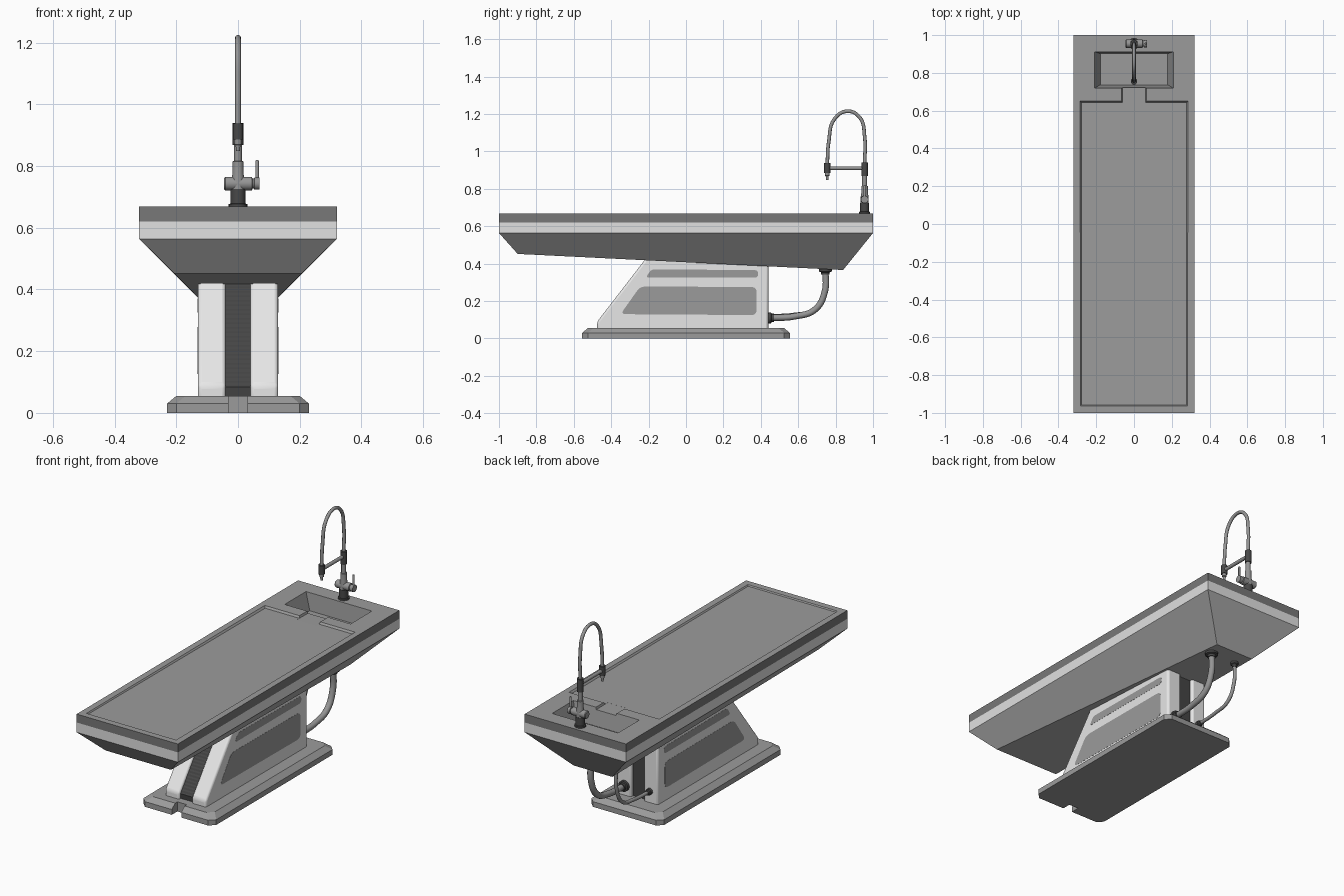
import bpy, bmesh, math
from mathutils import Vector

if "Cube" in bpy.data.objects:
    bpy.data.objects.remove(bpy.data.objects["Cube"])


def material(name, v):
    m = bpy.data.materials.new(name)
    m.diffuse_color = (v, v, v, 1)
    m.use_nodes = True
    m.node_tree.nodes["Principled BSDF"].inputs["Base Color"].default_value = m.diffuse_color
    return m


STEEL = material("table grey", 0.33)
RIM = material("rim grey", 0.19)
BAND = material("light trim", 0.75)
UNDER = material("underside grey", 0.47)
WHITE = material("pedestal white", 0.82)
PANEL = material("panel grey", 0.33)
DARK = material("dark rubber", 0.06)
METAL = material("tap metal", 0.30)
BLACK = material("tap dark", 0.065)


def activate(ob):
    bpy.ops.object.select_all(action='DESELECT')
    ob.select_set(True)
    bpy.context.view_layer.objects.active = ob


def smooth(ob):
    activate(ob)
    bpy.ops.object.shade_smooth_by_angle(angle=math.radians(35))


def loft(name, rings, mats):
    """Closed solid through rings with equal point counts."""
    bm = bmesh.new()
    loops = [[bm.verts.new(p) for p in r] for r in rings]
    n = len(loops[0])
    for a, b in zip(loops, loops[1:]):
        for i in range(n):
            j = (i + 1) % n
            bm.faces.new((a[i], a[j], b[j], b[i]))
    bm.faces.new(loops[0][::-1])
    bm.faces.new(loops[-1])
    bmesh.ops.recalc_face_normals(bm, faces=bm.faces)
    me = bpy.data.meshes.new(name)
    bm.to_mesh(me)
    bm.free()
    for m in mats:
        me.materials.append(m)
    ob = bpy.data.objects.new(name, me)
    bpy.context.collection.objects.link(ob)
    return ob


def rect(hx, y0, y1, z0, z1=None):
    z1 = z0 if z1 is None else z1
    return [(-hx, y0, z0), (hx, y0, z0), (hx, y1, z1), (-hx, y1, z1)]


def prism(name, outline, x0, x1, mat):
    """Side outline (y, z) extruded along x."""
    return loft(name, [[(x, y, z) for y, z in outline] for x in (x0, x1)], [mat])


def turned(name, start, axis, profile, mat, n=24):
    """Round part: profile of (distance along axis, radius)."""
    axis, start = Vector(axis).normalized(), Vector(start)
    u = axis.orthogonal().normalized()
    w = axis.cross(u)
    rings = [[start + axis * d + r * (u * math.cos(t) + w * math.sin(t))
              for t in (2 * math.pi * i / n for i in range(n))] for d, r in profile]
    ob = loft(name, rings, [mat])
    smooth(ob)
    return ob


def tube(name, pts, r, mat):
    cu = bpy.data.curves.new(name, 'CURVE')
    cu.dimensions = '3D'
    cu.bevel_depth, cu.bevel_resolution, cu.resolution_u = r, 4, 10
    cu.use_fill_caps = True
    s = cu.splines.new('BEZIER')
    s.bezier_points.add(len(pts) - 1)
    for b, p in zip(s.bezier_points, pts):
        b.co = p
        b.handle_left_type = b.handle_right_type = 'AUTO'
    cu.materials.append(mat)
    ob = bpy.data.objects.new(name, cu)
    bpy.context.collection.objects.link(ob)
    activate(ob)
    bpy.ops.object.convert(target='MESH')
    smooth(bpy.context.object)


def rounded(outline, r, n=5):
    pts = [Vector(p) for p in outline]
    out = []
    for i, p in enumerate(pts):
        a = p + (pts[i - 1] - p).normalized() * r
        b = p + (pts[(i + 1) % len(pts)] - p).normalized() * r
        for k in range(n + 1):
            t = k / n
            out.append(tuple(a * (1 - t) ** 2 + p * 2 * t * (1 - t) + b * t * t))
    return out


# Table body: two edge bands over a hull tapering down to a sloped bottom
table_mats = [STEEL, RIM, BAND, UNDER]
bottom = [(-.207, -.9, .452), (.207, -.9, .452), (.122, .84, .366), (-.122, .84, .366)]
table = loft("table_top", [bottom, rect(.32, -1, 1, .564), rect(.32, -1, 1, .62),
                           rect(.32, -1, 1, .668)], table_mats)
for f in table.data.polygons:
    z = f.center.z
    f.material_index = 3 if z < .56 else 2 if z < .62 else 1 if z < .66 else 0

# Tray, drain channel and sink cut into the top
cutters = [
    loft("tray_cut", [rect(.278, -.958, .642, .662, .657), rect(.29, -.97, .655, .675)], table_mats),
    loft("channel_cut", [rect(.062, .62, .78, .6568, .655), rect(.07, .62, .78, .68)], table_mats),
    loft("sink_cut", [rect(.178, .737, .902, .57), rect(.212, .717, .913, .68)], table_mats),
]
for c in cutters:
    activate(table)
    m = table.modifiers.new("cut", 'BOOLEAN')
    m.operation, m.solver, m.object = 'DIFFERENCE', 'EXACT', c
    bpy.ops.object.modifier_apply(modifier=m.name)
    bpy.data.objects.remove(c)


# Floor plate with chamfered corners and a front notch
def plate(d, z):
    hx, hy, c = .23 - d, .555 - d, .03
    return [(x, y, z) for x, y in (
        (-.03, -hy), (-.03, -.505), (.03, -.505), (.03, -hy), (hx - c, -hy), (hx, -hy + c),
        (hx, hy - c), (hx - c, hy), (c - hx, hy), (-hx, hy - c), (-hx, c - hy), (c - hx, -hy))]


loft("base_plate", [plate(0, 0), plate(0, .03), plate(.03, .055)], [STEEL])

# Pedestal: two white shells with grey side panels
shell = [(-.475, .03), (-.475, .09), (-.205, .44), (.44, .41), (.44, .03)]
upper = rounded([(-.185, .37), (.385, .365), (.385, .325), (-.215, .325)], .018)
lower = rounded([(-.245, .278), (.378, .275), (.378, .125), (-.35, .13)], .03)
for side, s in (("right", 1), ("left", -1)):
    ob = prism("pedestal_" + side, shell, .04 * s, .13 * s, WHITE)
    b = ob.modifiers.new("round", 'BEVEL')
    b.width, b.segments = .012, 3
    smooth(ob)
    prism("upper_panel_" + side, upper, .125 * s, .1308 * s, PANEL)
    prism("lower_panel_" + side, lower, .125 * s, .1308 * s, PANEL)

# Shallow pleated bellows between the shells
a, b = Vector((-.472, .09)), Vector((-.205, .44))
inward = Vector(((b - a).y, -(b - a).x)).normalized()
pleats = 48
zigzag = [tuple(a.lerp(b, i / pleats) + inward * (.013 if i % 2 else .011)) for i in range(pleats + 1)]
prism("bellows", [(-.458, .03)] + zigzag + [(.42, .41), (.42, .03)], -.045, .045, DARK)

# Drain pipe and water hose under the sink
for name, x, r, z in (("drain_pipe", .08, .017, .11), ("water_hose", -.08, .010, .12)):
    k = .6 + .4 * (r > .015)
    tube(name, [(x, .745, .375), (x, .742, .25), (x, .69, .155), (x, .58, z + .008), (x, .44, z)], r, METAL)
    turned(name + "_flange", (x, .745, .38), (0, 0, -1),
           [(0, .035 * k), (.022, .035 * k), (.026, .024 * k), (.038, .022 * k)], BLACK)
    turned(name + "_fitting", (x, .43, z), (0, 1, 0),
           [(0, .03 * k), (.025, .03 * k), (.027, .022 * k), (.04, .022 * k)], BLACK)

# Tap body
Y, S = .955, .755
turned("tap_foot", (0, Y, .665), (0, 0, 1), [(0, .03), (.012, .03), (.013, .024), (.06, .024)], BLACK)
turned("tap_column", (0, Y, .715), (0, 0, 1),
       [(0, .022), (.035, .022), (.06, .018), (.1, .018), (.101, .013), (.17, .013)], METAL)
turned("tap_valve", (-.045, Y, .743), (1, 0, 0),
       [(0, .018), (.004, .022), (.09, .022), (.092, .016), (.097, .016), (.098, .02), (.114, .02)], METAL)
turned("tap_lever", (.062, Y, .74), (0, 0, 1), [(0, .006), (.075, .006), (.08, .004)], METAL, 12)

# Spout: collars, support bar, arched hose and nozzle
turned("rear_collar", (0, Y, .868), (0, 0, 1), [(0, .018), (.072, .018)], BLACK)
turned("spray_collar", (0, S, .885), (0, 0, 1), [(0, .017), (.052, .017)], BLACK)
turned("support_bar", (0, S, .91), (0, 1, 0), [(0, .01), (.2, .01)], METAL, 16)
turned("spray_nozzle", (0, S, .89), (0, 0, -1), [(0, .013), (.02, .012), (.022, .008), (.042, .006)], METAL)
tube("spout_hose", [(0, S, .93), (0, .763, 1.05), (0, .795, 1.175), (0, .865, 1.215),
                    (0, .93, 1.18), (0, Y, 1.08), (0, Y, .93)], .0095, METAL)
